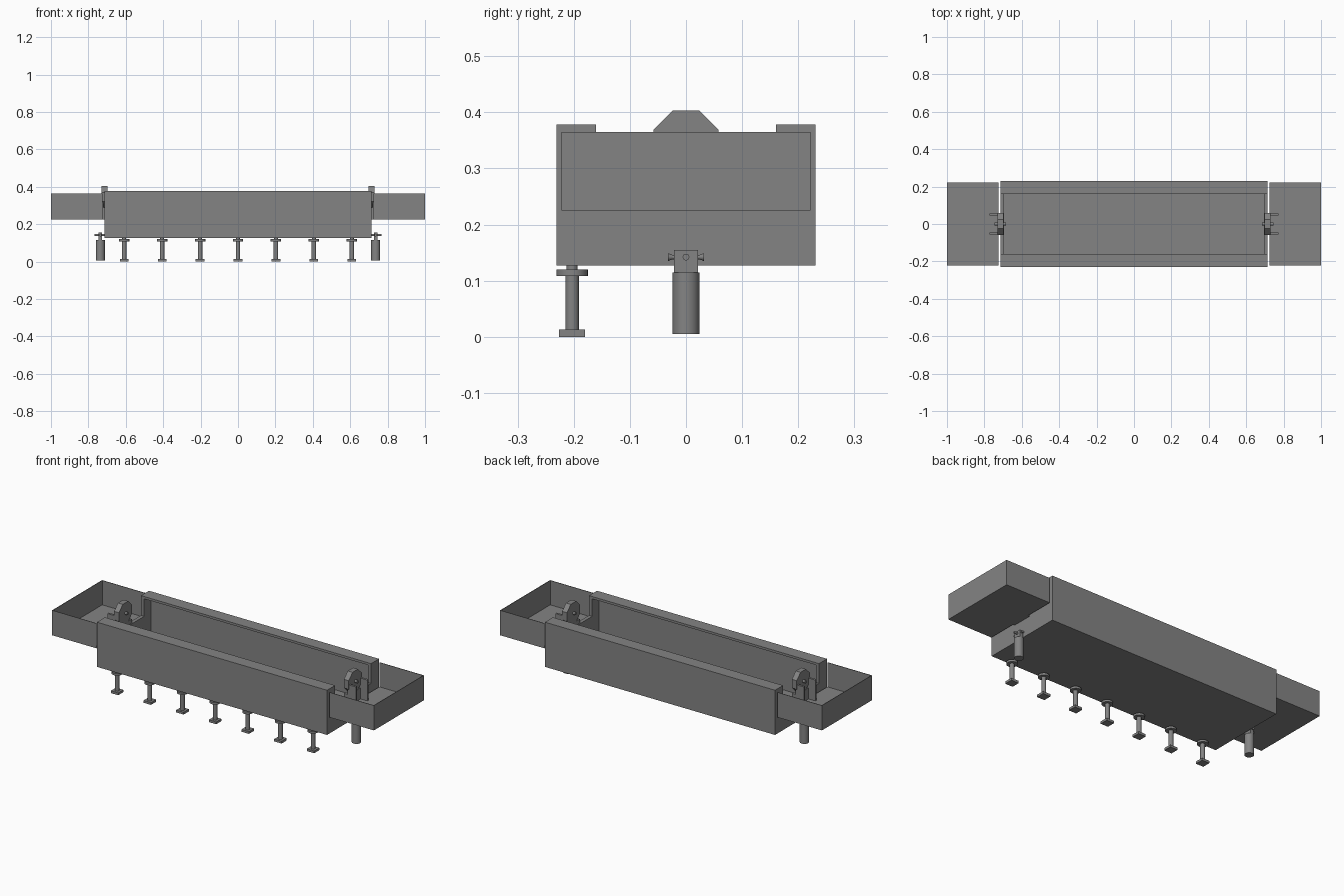
import bpy, math

cube = bpy.data.objects.get("Cube")
if cube:
    bpy.data.objects.remove(cube, do_unlink=True)

grey = bpy.data.materials.new("plain_grey")
grey.use_nodes = True
colour = (0.23, 0.23, 0.23, 1)
grey.diffuse_color = colour
grey.node_tree.nodes["Principled BSDF"].inputs["Base Color"].default_value = colour


def box(name, x, y, z):
    """Box from (min, max) pairs; order of each pair does not matter."""
    bpy.ops.mesh.primitive_cube_add(size=1, location=[sum(p) / 2 for p in (x, y, z)])
    ob = bpy.context.object
    ob.name = name
    ob.scale = [abs(p[1] - p[0]) for p in (x, y, z)]
    bpy.ops.object.transform_apply(location=False, rotation=False)
    ob.data.materials.append(grey)
    return ob


def rod(name, centre, radius, length, axis="Z", sides=24, top=None, spin=0):
    """Cylinder or cone along an axis; top gives the second radius."""
    turn = {"X": (0, math.pi / 2, 0), "Y": (math.pi / 2, 0, 0), "Z": (0, 0, 0)}[axis]
    bpy.ops.mesh.primitive_cone_add(vertices=sides, radius1=radius,
                                    radius2=radius if top is None else top,
                                    depth=length, location=centre)
    ob = bpy.context.object
    ob.name = name
    if spin:
        ob.rotation_euler = (0, 0, spin)
        bpy.ops.object.transform_apply(location=False, scale=False)
    ob.rotation_euler = turn
    ob.data.materials.append(grey)
    if sides > 8:
        bpy.ops.object.shade_smooth_by_angle()
    return ob


L, W = 0.715, 0.231            # trough half length and half width
BASE, LIP, TOP = 0.127, 0.365, 0.378

# Long trough: floor, thin sides and inward rims
box("trough_floor", (-L, L), (-W, W), (BASE, BASE + 0.01))
for s, side in ((-1, "front"), (1, "back")):
    box(side + "_wall", (-L, L), (s * W, s * (W - 0.01)), (BASE, TOP))
    box(side + "_rim", (-L, L), (s * W, s * 0.16), (LIP, TOP))

for s, side in ((1, "left"), (-1, "right")):
    # Notched trough end
    end = (s * L, s * (L - 0.02))
    box(side + "_end_wall", end, (-W, W), (BASE, 0.267))
    for t in (-1, 1):
        box(side + "_end_post", end, (t * 0.16, t * W), (0.267, LIP))

    # Open tray beyond the end, without an inner wall
    near, far, half, low, thin = s * 0.725, s, 0.222, 0.225, 0.003
    box(side + "_tray_floor", (near, far), (-half, half), (low, low + thin))
    box(side + "_tray_end", (far, far - s * thin), (-half, half), (low, LIP))
    for t in (-1, 1):
        box(side + "_tray_side", (near, far), (t * half, t * (half - thin)), (low, LIP))

    # Eight sided wheel on a short axle, between two upright plates
    rod(side + "_wheel", (s * 0.714, 0, 0.345), 0.063, 0.03, "X", 8, spin=math.pi / 8)
    rod(side + "_axle", (s * 0.715, 0, 0.345), 0.008, 0.06, "X", 16)
    for t in (-1, 1):
        box(side + "_bracket_plate", (s * 0.72, s * 0.772),
            (t * 0.045, t * 0.057), (low, 0.345))
    box(side + "_bracket_base", (s * 0.7, s * 0.73), (-0.057, 0.057), (low, 0.29))

    # Hanging cylinder with its clevis and crossed pins
    x = s * 0.736
    rod(side + "_weight", (x, 0, 0.06), 0.024, 0.11)
    box(side + "_clevis", (x - 0.01, x + 0.01), (-0.021, 0.021), (0.115, 0.155))
    rod(side + "_long_pin", (x, 0, 0.142), 0.006, 0.06, "X", 16)
    rod(side + "_cross_pin", (x, 0, 0.142), 0.004, 0.06, "Y", 16)
    for t in (-1, 1):
        rod(side + "_pin_head", (x, t * 0.028, 0.142), 0.004 if t < 0 else 0.007, 0.008,
            "Y", 16, top=0.007 if t < 0 else 0.004)

# Row of adjustable feet under the front edge
for i in range(-3, 4):
    x, y = i * 0.203, -0.203
    box("foot_pad", (x - 0.023, x + 0.023), (y - 0.023, y + 0.023), (0, 0.013))
    rod("foot_stem", (x, y, 0.06), 0.012, 0.1)
    rod("foot_collar", (x, y, 0.114), 0.028, 0.012)
    rod("foot_neck", (x, y, 0.122), 0.01, 0.012)
